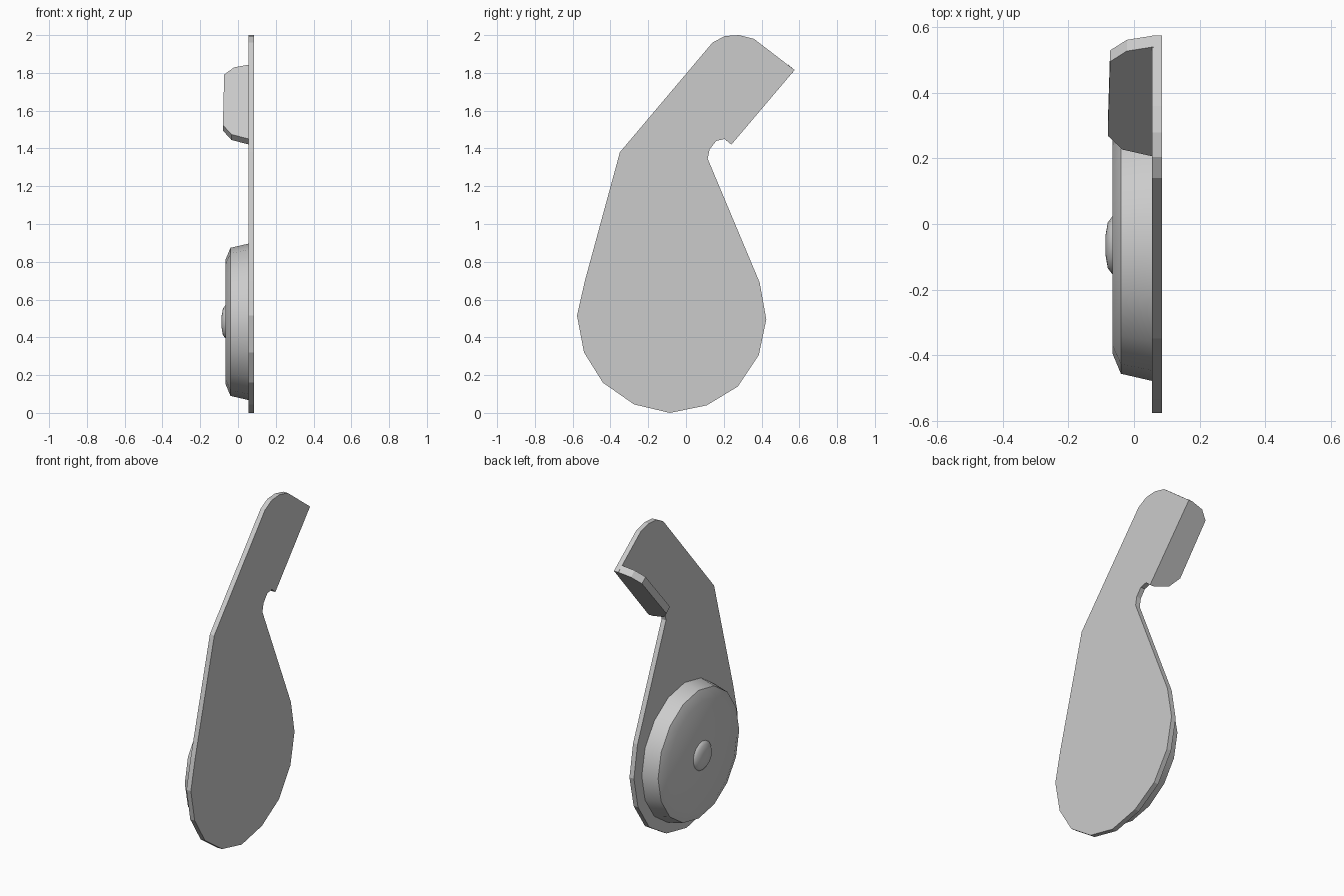
import bpy, bmesh
from math import sin, cos, pi
from mathutils import Vector

if "Cube" in bpy.data.objects:
    bpy.data.objects.remove(bpy.data.objects["Cube"])


def finish(name, bm, smooth=False):
    bmesh.ops.recalc_face_normals(bm, faces=bm.faces)
    mesh = bpy.data.meshes.new(name)
    bm.to_mesh(mesh)
    bm.free()
    obj = bpy.data.objects.new(name, mesh)
    bpy.context.collection.objects.link(obj)
    if smooth:
        bpy.ops.object.select_all(action='DESELECT')
        obj.select_set(True)
        bpy.context.view_layer.objects.active = obj
        bpy.ops.object.shade_smooth_by_angle()
    return obj


def extrude(name, points, offset):
    bm = bmesh.new()
    face = bm.faces.new([bm.verts.new(p) for p in points])
    ext = bmesh.ops.extrude_face_region(bm, geom=[face], use_keep_orig=True)
    verts = [g for g in ext["geom"] if isinstance(g, bmesh.types.BMVert)]
    bmesh.ops.translate(bm, verts=verts, vec=offset)
    return finish(name, bm)


def lathe(name, profile, y, z, sides=16):
    # profile is (x, radius) pairs, turned about an axis along x
    bm = bmesh.new()
    rings = [[bm.verts.new((x, y + r * sin(2 * pi * i / sides), z - r * cos(2 * pi * i / sides)))
              for i in range(sides)] for x, r in profile]
    for a, b in zip(rings, rings[1:]):
        for i in range(sides):
            j = (i + 1) % sides
            bm.faces.new((a[i], a[j], b[j], b[i]))
    bm.faces.new(rings[0])
    bm.faces.new(rings[-1])
    return finish(name, bm, smooth=True)


# Flat lever plate
outline = [(0.575, 1.815), (0.36, 1.98), (0.28, 2.0), (0.205, 1.995), (0.14, 1.96),
           (-0.35, 1.38), (-0.535, 0.70), (-0.577, 0.515), (-0.54, 0.32), (-0.44, 0.16),
           (-0.275, 0.045), (-0.085, 0.0), (0.11, 0.04), (0.275, 0.14), (0.385, 0.305),
           (0.425, 0.495), (0.39, 0.69), (0.115, 1.345), (0.125, 1.395), (0.16, 1.44),
           (0.205, 1.45), (0.24, 1.42)]
extrude("lever_plate", [(0.055, y, z) for y, z in outline], (0.03, 0, 0))

# Folded finger tab along the straight tip edge
start, end = Vector((0, 0.24, 1.42)), Vector((0, 0.575, 1.815))
along = (end - start).normalized()
inward = Vector((0, -along.z, along.y))
length = (end - start).length
tab = [(0.06, 0), (-0.035, 0.033), (-0.08, 0.098), (-0.073, length - 0.07),
       (-0.022, length - 0.02), (0.06, length)]
extrude("finger_tab", [start + along * s + Vector((x, 0, 0)) for x, s in tab], inward * 0.045)

# Round pivot housing and its centre rivet
lathe("pivot_housing", [(0.06, 0.415), (-0.04, 0.392), (-0.065, 0.332)], -0.065, 0.482)
lathe("pivot_rivet", [(-0.06, 0.09), (-0.067, 0.087), (-0.08, 0.07), (-0.087, 0.03)], -0.065, 0.482)
